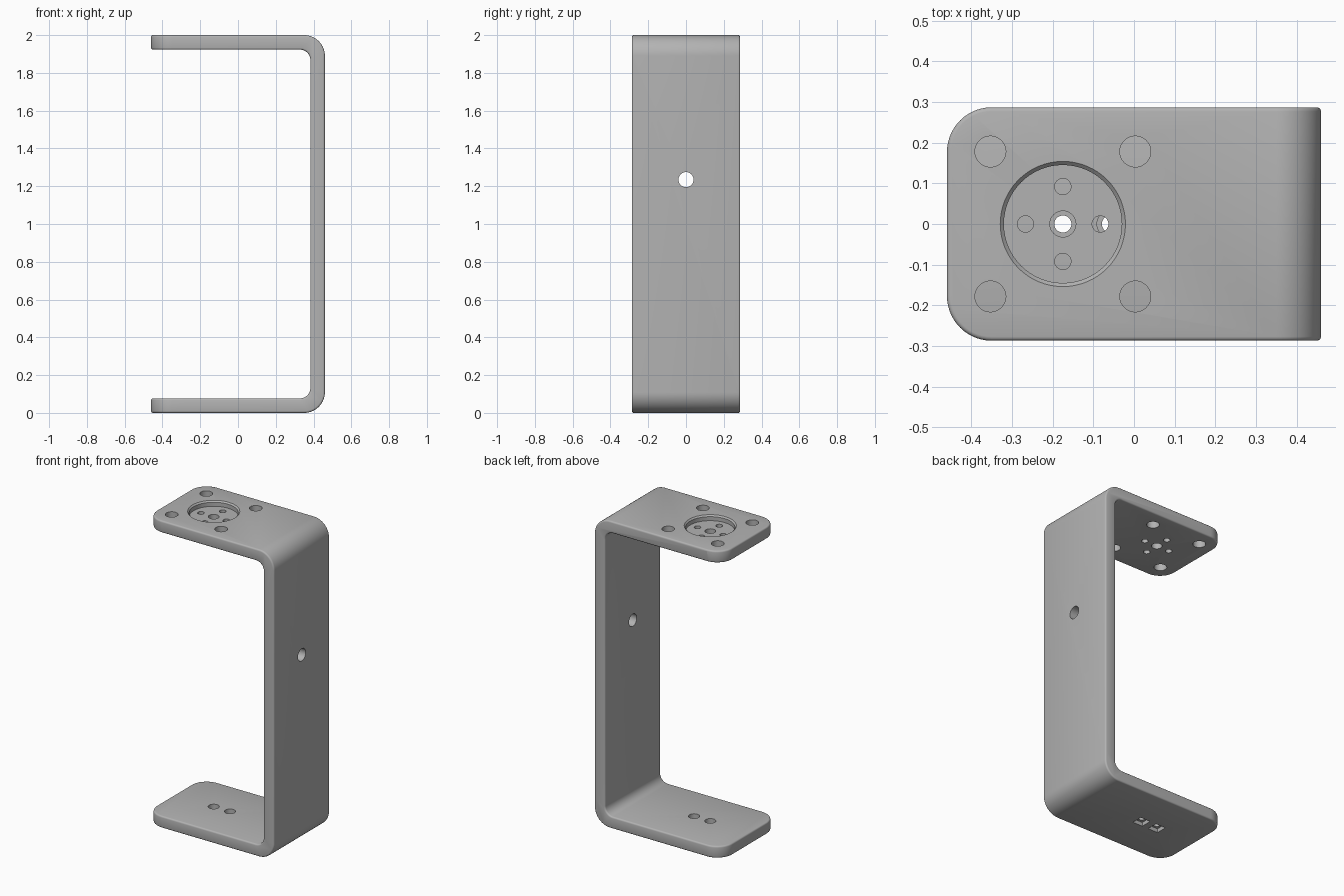
import bpy, bmesh
from math import pi, cos, sin, radians
from mathutils import Matrix, Vector

if "Cube" in bpy.data.objects:
    bpy.data.objects.remove(bpy.data.objects["Cube"], do_unlink=True)

X, Y, H, T = 0.46, 0.287, 2.0, 0.077   # half length, half width, height, thickness
R_OUT, R_IN, R_PLAN = 0.11, 0.055, 0.11
HUB = -0.175                           # centre of the round recess

grey = bpy.data.materials.new("Grey metal")
grey.use_nodes = True
colour = (0.45, 0.45, 0.45, 1)
grey.diffuse_color = colour
grey.node_tree.nodes["Principled BSDF"].inputs["Base Color"].default_value = colour


def arc(cx, cy, r, start, end, steps=14):
    angles = [radians(start + (end - start) * i / steps) for i in range(steps + 1)]
    return [(cx + r * cos(a), cy + r * sin(a)) for a in angles]


def add_object(name, bm):
    bmesh.ops.recalc_face_normals(bm, faces=bm.faces)
    mesh = bpy.data.meshes.new(name)
    bm.to_mesh(mesh)
    bm.free()
    mesh.materials.append(grey)
    obj = bpy.data.objects.new(name, mesh)
    bpy.context.collection.objects.link(obj)
    return obj


def prism(name, points, offset):
    bm = bmesh.new()
    face = bm.faces.new([bm.verts.new(p) for p in points])
    grown = bmesh.ops.extrude_face_region(bm, geom=[face])
    verts = [v for v in grown["geom"] if isinstance(v, bmesh.types.BMVert)]
    bmesh.ops.translate(bm, verts=verts, vec=Vector(offset))
    return add_object(name, bm)


def apply(obj, mod):
    bpy.context.view_layer.objects.active = obj
    bpy.ops.object.modifier_apply(modifier=mod.name)


def combine(obj, cutter, operation="DIFFERENCE"):
    mod = obj.modifiers.new("Cut", "BOOLEAN")
    mod.operation, mod.object, mod.solver = operation, cutter, "EXACT"
    apply(obj, mod)
    bpy.data.objects.remove(cutter, do_unlink=True)


def drill(x, y, z0, z1, r0, r1=None, sides=32):
    bm = bmesh.new()
    bmesh.ops.create_cone(
        bm, cap_ends=True, segments=sides, radius1=r0, radius2=r0 if r1 is None else r1,
        depth=z1 - z0, matrix=Matrix.Translation((x, y, (z0 + z1) / 2)))
    combine(bracket, add_object("hole_cutter", bm))


# Bent strip: C-shaped side profile with rounded bends
inner = X - T
profile = [(-X, 0)] + arc(X - R_OUT, R_OUT, R_OUT, -90, 0)
profile += arc(X - R_OUT, H - R_OUT, R_OUT, 0, 90) + [(-X, H), (-X, H - T)]
profile += arc(inner - R_IN, H - T - R_IN, R_IN, 90, 0)
profile += arc(inner - R_IN, T + R_IN, R_IN, 0, -90) + [(-X, T)]
bracket = prism("bracket", [(x, -Y, z) for x, z in profile], (0, 2 * Y, 0))

# Rounded free ends of both plates
plan = [(X + 0.1, -Y - 0.1), (X + 0.1, Y + 0.1), (0.2, Y + 0.1), (0.2, Y)]
plan = [(X + 0.1, -Y), (X + 0.1, Y)]
plan += arc(R_PLAN - X, Y - R_PLAN, R_PLAN, 90, 180)
plan += arc(R_PLAN - X, R_PLAN - Y, R_PLAN, 180, 270)
combine(bracket, prism("plan", [(x, y, -0.1) for x, y in plan], (0, 0, H + 0.2)), "INTERSECT")

# Softened outer edges
bevel = bracket.modifiers.new("Edges", "BEVEL")
bevel.width, bevel.segments = 0.01, 3
bevel.limit_method, bevel.angle_limit = "ANGLE", radians(50)
apply(bracket, bevel)

# Top plate: round recess with chamfered rim, hub holes and corner holes
drill(HUB, 0, H - 0.035, H + 0.1, 0.145, sides=64)
drill(HUB, 0, H - 0.01, H + 0.002, 0.144, 0.156, sides=64)
drill(HUB, 0, H - 0.2, H + 0.1, 0.032)
for i in range(4):
    a = i * pi / 2
    drill(HUB + 0.092 * cos(a), 0.092 * sin(a), H - 0.2, H + 0.1, 0.02)
    drill(HUB + 0.252 * cos(a + pi / 4), 0.252 * sin(a + pi / 4), H - 0.2, H + 0.1, 0.038)

# Bottom plate: two stepped holes with square pockets underneath
for x in (HUB, HUB + 0.117):
    drill(x, 0, -0.1, 0.2, 0.021)
    drill(x, 0, 0.045, 0.2, 0.033)
    s = 0.036
    square = [(x - s, -s, -0.1), (x + s, -s, -0.1), (x + s, s, -0.1), (x - s, s, -0.1)]
    combine(bracket, prism("square_cutter", square, (0, 0, 0.125)))

# Side hole through the upright
bm = bmesh.new()
bmesh.ops.create_cone(
    bm, cap_ends=True, segments=32, radius1=0.04, radius2=0.04, depth=0.4,
    matrix=Matrix.Translation((X, 0, 1.235)) @ Matrix.Rotation(pi / 2, 4, "Y"))
combine(bracket, add_object("side_cutter", bm))

bpy.ops.object.select_all(action="DESELECT")
bracket.select_set(True)
bpy.context.view_layer.objects.active = bracket
bpy.ops.object.shade_smooth_by_angle(angle=radians(35))
